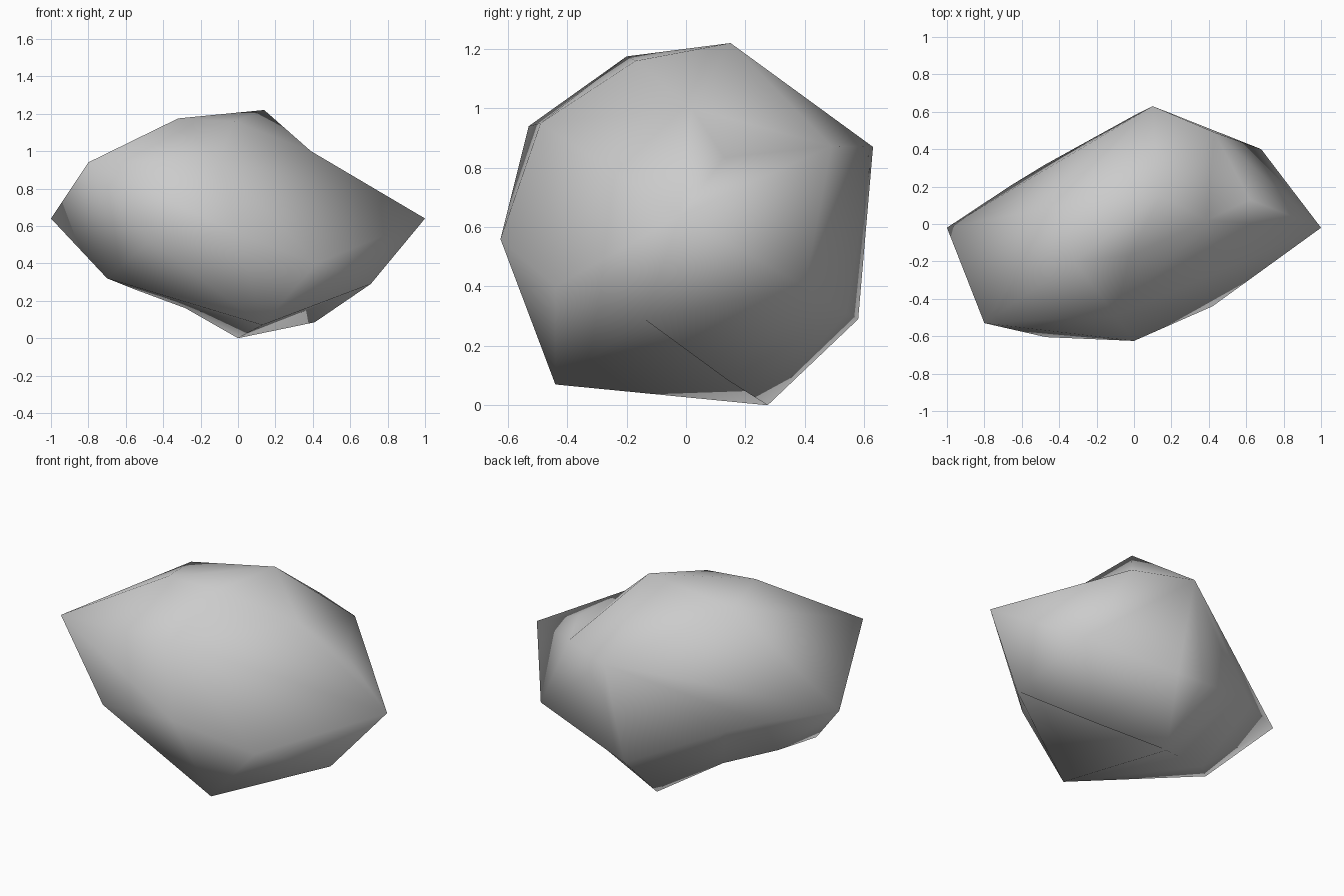
import bpy
import bmesh
from mathutils import Vector

default_cube = bpy.data.objects.get("Cube")
if default_cube:
    bpy.data.objects.remove(default_cube, do_unlink=True)

# Corners of the boulder, named by where they sit
corners = {
    # top
    "peak": (.14, .15, 1.22), "crown": (-.32, -.20, 1.175),
    "brow": (-.02, -.17, 1.16), "saddle": (-.38, .10, 1.13),
    "front shoulder": (-.10, -.49, .95), "right shoulder": (-.80, -.53, .94),
    "left brow": (.39, .02, 1), "left shoulder": (.62, .13, .835),
    # waist
    "left tip": (1, -.02, .64), "right tip": (-1, -.02, .64),
    "back tip": (.10, .63, .87), "back ledge": (.43, .49, .873),
    "left flank": (.68, .40, .40), "front flank": (.42, -.44, .40),
    "chin": (0, -.625, .56), "right cheek": (-.47, -.605, .52),
    "right flank": (-.66, .205, .56), "back flank": (-.48, .315, .50),
    # base
    "foot": (0, .275, 0), "front foot": (.13, -.44, .07),
    "left foot": (.41, .14, .085), "left heel": (.71, -.14, .29),
    "right heel": (-.70, -.23, .32), "back heel": (0, .58, .29),
    "back spur": (.14, .54, .31), "right hollow": (-.28, .05, .16),
    "right foot": (-.55, -.08, .26),
}

# Pairs of corners that must share a crease, in the order they are turned
creases = [
    ("brow", "left brow"), ("peak", "left brow"),
    ("left brow", "back ledge"), ("left brow", "left shoulder"),
    ("right shoulder", "saddle"),
    ("back tip", "right flank"), ("back tip", "right tip"),
    ("right foot", "right flank"),
    ("front foot", "foot"), ("left heel", "foot"),
]


def make_material(name, colour):
    material = bpy.data.materials.new(name)
    material.use_nodes = True
    material.diffuse_color = colour
    shader = next(node for node in material.node_tree.nodes
                  if node.type == 'BSDF_PRINCIPLED')
    shader.inputs["Base Color"].default_value = colour
    shader.inputs["Roughness"].default_value = 0.9
    return material


def turn_crease(bm, start, end):
    """Swap the diagonal between two triangles so it joins start and end."""
    for edge in bm.edges:
        tips = {v for f in edge.link_faces for v in f.verts} - set(edge.verts)
        if tips == {start, end}:
            bmesh.ops.rotate_edges(bm, edges=[edge])
            return


def wrap_corners(name, centre, radii):
    """Skin the corners on a rounded shape, then move each to its place,
    so that shallow dents in the stone survive."""
    bm = bmesh.new()
    verts = {}
    for key, corner in corners.items():
        offset = Vector(corner) - centre
        ray = Vector(o / r for o, r in zip(offset, radii))
        verts[key] = bm.verts.new(ray / ray.length ** .6)
    bmesh.ops.convex_hull(bm, input=bm.verts[:])
    for start, end in creases:
        if not bm.edges.get((verts[start], verts[end])):
            turn_crease(bm, verts[start], verts[end])
    bmesh.ops.recalc_face_normals(bm, faces=bm.faces[:])
    for key, vert in verts.items():
        vert.co = corners[key]
    for face in bm.faces:
        face.smooth = True
    mesh = bpy.data.meshes.new(name)
    bm.to_mesh(mesh)
    bm.free()
    stone = bpy.data.objects.new(name, mesh)
    bpy.context.collection.objects.link(stone)
    return stone


# The boulder, one smooth shaded low-poly stone
boulder = wrap_corners("boulder", Vector((0, 0, .61)), (1, .63, .61))
boulder.data.materials.append(make_material("stone grey", (.6, .6, .6, 1)))
